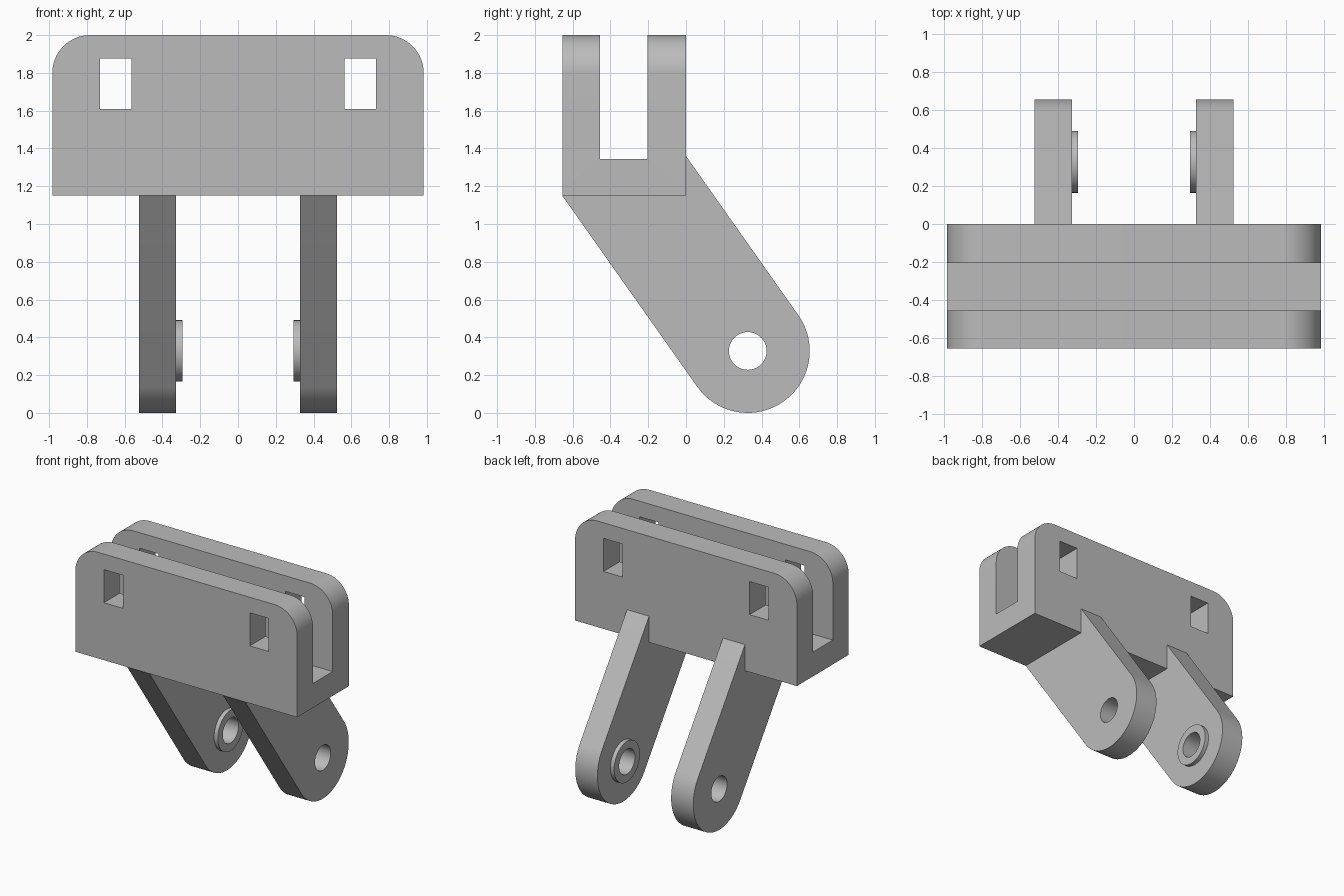
import bpy
import math
from mathutils import Vector

if "Cube" in bpy.data.objects:
    bpy.data.objects.remove(bpy.data.objects["Cube"])

grey = bpy.data.materials.new("light grey plastic")
grey.use_nodes = True
colour = (0.5, 0.5, 0.5, 1)
grey.diffuse_color = colour
grey.node_tree.nodes["Principled BSDF"].inputs["Base Color"].default_value = colour


def prism(name, profile, axis, low, high):
    """Extrude a closed 2D profile along x (profile is y, z) or y (profile is x, z)."""
    def place(a, b, depth):
        return (depth, a, b) if axis == "x" else (a, depth, b)
    n = len(profile)
    verts = [place(a, b, d) for d in (low, high) for a, b in profile]
    faces = [list(range(n)), list(range(n, 2 * n))[::-1]]
    faces += [[i, i + n, (i + 1) % n + n, (i + 1) % n] for i in range(n)]
    mesh = bpy.data.meshes.new(name)
    mesh.from_pydata(verts, [], faces)
    mesh.materials.append(grey)
    obj = bpy.data.objects.new(name, mesh)
    bpy.context.collection.objects.link(obj)
    # Make the normals point outwards whichever way the profile winds
    bpy.context.view_layer.objects.active = obj
    bpy.ops.object.select_all(action="DESELECT")
    obj.select_set(True)
    bpy.ops.object.mode_set(mode="EDIT")
    bpy.ops.mesh.select_all(action="SELECT")
    bpy.ops.mesh.normals_make_consistent(inside=False)
    bpy.ops.object.mode_set(mode="OBJECT")
    return obj


def arc(centre, radius, start, end, steps):
    angles = [math.radians(start + (end - start) * i / steps) for i in range(steps + 1)]
    return [(centre[0] + radius * math.cos(t), centre[1] + radius * math.sin(t)) for t in angles]


def rectangle(a0, a1, b0, b1):
    return [(a0, b0), (a1, b0), (a1, b1), (a0, b1)]


def combine(obj, other, operation):
    mod = obj.modifiers.new(operation.lower(), "BOOLEAN")
    mod.operation, mod.solver, mod.object = operation, "EXACT", other
    bpy.context.view_layer.objects.active = obj
    bpy.ops.object.modifier_apply(modifier=mod.name)
    bpy.data.objects.remove(other)


def finish(obj):
    bpy.ops.object.select_all(action="DESELECT")
    obj.select_set(True)
    bpy.context.view_layer.objects.active = obj
    bpy.ops.object.shade_smooth_by_angle(angle=math.radians(30))


# Main dimensions
half_width, front, base, top = 0.983, -0.655, 1.15, 2.0
corner = 0.2
pivot, end_radius = Vector((0.327, 0.328)), 0.328

# Clamp body: rounded top corners, long slot and two windows through both walls
right_corner = arc((half_width - corner, top - corner), corner, 0, 90, 16)
left_corner = [(-x, z) for x, z in reversed(right_corner)]
outline = [(-half_width, base), (half_width, base)] + right_corner + left_corner
body = prism("clamp_body", outline, "y", front, 0)
slot = prism("slot_cutter", rectangle(-0.455, -0.205, 1.345, 2.2), "x", -1.2, 1.2)
combine(body, slot, "DIFFERENCE")
for side in (-1, 1):
    window = rectangle(side * 0.563, side * 0.731, 1.61, 1.875)
    combine(body, prism("window_cutter", window, "y", -1, 0.3), "DIFFERENCE")
finish(body)

# Arm outline: parallel edges tangent to the rounded end
toward = pivot - Vector((front, base))
slope = math.atan2(toward.y, toward.x) - math.asin(end_radius / toward.length)
normal = math.degrees(slope) + 90
rounded_end = arc(pivot, end_radius, normal - 180, normal, 40)
upper = rounded_end[-1]
meet = (0, upper[1] - upper[0] * math.tan(slope))
arm_outline = [(front, base)] + rounded_end + [meet, (-0.1, 1.25)]

# Two arms with a raised boss on the inner face and a pin hole
for side, label in ((-1, "right"), (1, "left")):
    arm = prism(label + "_arm", arm_outline, "x", side * 0.327, side * 0.523)
    ring = arc(pivot, 0.163, 0, 360, 48)[:-1]
    combine(arm, prism("boss", ring, "x", side * 0.294, side * 0.4), "UNION")
    hole = arc(pivot, 0.1, 0, 360, 40)[:-1]
    combine(arm, prism("hole_cutter", hole, "x", side * 0.2, side * 0.6), "DIFFERENCE")
    finish(arm)
